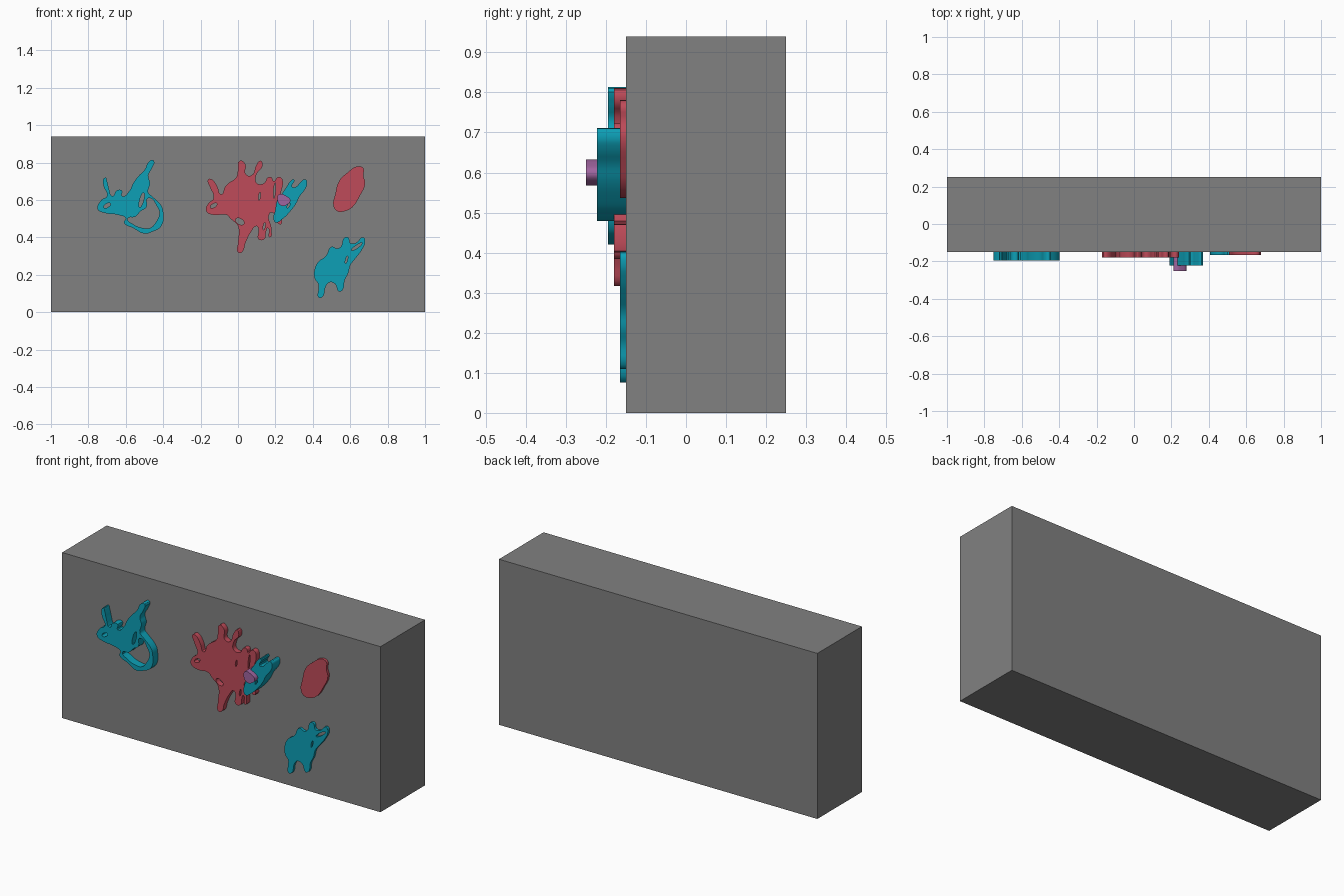
import bpy
import bmesh
from math import cos, sin, radians, pi
from mathutils import Vector

default_cube = bpy.data.objects.get("Cube")
if default_cube:
    bpy.data.objects.remove(default_cube, do_unlink=True)

WALL_FRONT, WALL_BACK, WALL_HEIGHT = -0.15, 0.25, 0.94
EMBED = 0.01  # how far each relief is sunk into the wall


def make_material(name, red, green, blue):
    material = bpy.data.materials.new(name)
    material.use_nodes = True
    material.diffuse_color = (red, green, blue, 1)
    shader = material.node_tree.nodes["Principled BSDF"]
    shader.inputs["Base Color"].default_value = material.diffuse_color
    return material


grey = make_material("wall grey", 0.22, 0.22, 0.22)
teal = make_material("teal", 0.004, 0.35, 0.47)
crimson = make_material("crimson", 0.52, 0.07, 0.1)
purple = make_material("purple", 0.35, 0.13, 0.35)


def slot(x, z, length, width, angle):
    """Slim oval opening; sizes in hundredths, angle in degrees."""
    turn = radians(angle)
    points = []
    for step in range(8):
        along = length / 2 * cos(step * pi / 4)
        across = width / 2 * sin(step * pi / 4)
        points.append((x + along * cos(turn) - across * sin(turn),
                       z + along * sin(turn) + across * cos(turn)))
    return points


def add_loop(curve, points):
    """Add one smooth closed outline to a flat curve."""
    spline = curve.splines.new("BEZIER")
    spline.bezier_points.add(len(points) - 1)
    spline.use_cyclic_u = True
    for knot, (x, z) in zip(spline.bezier_points, points):
        knot.co = Vector((x, z, 0)) / 100
        knot.handle_left_type = knot.handle_right_type = "AUTO"


def make_relief(name, material, front, outline, openings=()):
    """Extrude an outline with openings from the wall out to y = front."""
    curve = bpy.data.curves.new(name + "_outline", "CURVE")
    curve.dimensions = "2D"
    curve.fill_mode = "BOTH"
    curve.resolution_u = 4
    curve.extrude = (WALL_FRONT + EMBED - front) / 2
    for points in (outline, *openings):
        add_loop(curve, points)

    # Turn the filled curve into a clean mesh
    helper = bpy.data.objects.new(name + "_helper", curve)
    bpy.context.collection.objects.link(helper)
    bpy.context.view_layer.update()
    graph = bpy.context.evaluated_depsgraph_get()
    mesh = bpy.data.meshes.new_from_object(helper.evaluated_get(graph))
    bpy.data.objects.remove(helper, do_unlink=True)
    bm = bmesh.new()
    bm.from_mesh(mesh)
    bmesh.ops.remove_doubles(bm, verts=bm.verts, dist=0.0001)
    bmesh.ops.recalc_face_normals(bm, faces=bm.faces)
    bm.to_mesh(mesh)
    bm.free()

    relief = bpy.data.objects.new(name, mesh)
    bpy.context.collection.objects.link(relief)
    mesh.materials.clear()
    mesh.materials.append(material)
    relief.rotation_euler.x = pi / 2
    relief.location.y = (WALL_FRONT + EMBED + front) / 2
    bpy.ops.object.select_all(action="DESELECT")
    relief.select_set(True)
    bpy.context.view_layer.objects.active = relief
    bpy.ops.object.shade_smooth_by_angle(angle=radians(30))
    return relief


# Wall block
bpy.ops.mesh.primitive_cube_add(
    size=1, location=(0, (WALL_FRONT + WALL_BACK) / 2, WALL_HEIGHT / 2))
wall = bpy.context.object
wall.name = "wall_block"
wall.scale = (2, WALL_BACK - WALL_FRONT, WALL_HEIGHT)
wall.data.materials.append(grey)

# Teal splash with a hanging loop
splash_outline = [
    (-71, 72), (-70, 70), (-69, 66), (-67, 62), (-65, 65), (-62, 65),
    (-62, 62), (-58, 65), (-56, 69), (-53, 73), (-50, 76), (-47, 81),
    (-45, 81), (-46, 77), (-48, 73), (-47, 69), (-48, 64), (-46, 62),
    (-41, 57), (-40, 54), (-41, 46), (-46, 43), (-50, 42), (-56, 45),
    (-61, 48), (-60, 50), (-64, 52), (-71, 53), (-75, 55), (-73, 60),
    (-70, 62), (-72, 68)]
loop_opening = [
    (-48, 61), (-43, 56), (-42, 53), (-44, 48), (-47, 45), (-51, 45),
    (-56, 47), (-59, 50), (-55, 51), (-52, 54), (-49, 56)]
make_relief("loop_splash", teal, -0.195, splash_outline,
            [loop_opening, slot(-51.5, 60, 8, 2, 75), slot(-70, 57, 4, 2, 30)])

# Large crimson splash
star_outline = [
    (1, 81), (4, 79), (4, 74), (7, 73), (10, 79), (12, 81), (13, 78),
    (10, 74), (10, 69), (14, 69), (16, 72), (18, 72), (19, 70), (21, 72),
    (23, 72), (24, 69), (23, 63), (25, 59), (23, 52), (23, 47), (21, 48),
    (19, 53), (17, 53), (18, 44), (17, 40), (16, 45), (15, 43), (14, 39),
    (11, 39), (11, 44), (10, 46), (7, 43), (4, 37), (2, 32), (0, 32),
    (0, 37), (0, 46), (-4, 50), (-6, 52), (-13, 52), (-17, 54),
    (-16, 58), (-13, 61), (-15, 67), (-16, 71), (-14, 71), (-11, 67),
    (-9, 63), (-7, 67), (-5, 69), (-1, 72), (0, 76)]
make_relief("star_splash", crimson, -0.18, star_outline,
            [slot(1, 48.5, 5, 3, -30), slot(-13, 57, 4, 2, 30),
             slot(11.5, 62, 4, 1, 80), slot(14, 46, 4, 1, 80),
             slot(19.5, 65, 8, 1, 85)])

# Teal leaf overlapping the large splash
leaf_outline = [
    (36, 71), (37, 69), (36, 66), (33, 62), (31, 58), (28, 54), (24, 50),
    (20, 48), (19, 50), (20, 55), (21, 60), (24, 64), (26, 67), (28, 70),
    (30, 71), (29, 67), (31, 67), (33, 69)]
make_relief("leaf_splash", teal, -0.222, leaf_outline,
            [slot(27, 57, 3, 1, 60)])

# Small purple dot on the leaf
dot_outline = [(21, 61), (22, 63), (26, 62), (28, 60), (27, 58), (23, 57)]
make_relief("purple_dot", purple, -0.25, dot_outline)

# Plain crimson drop
drop_outline = [
    (64, 78), (67, 77), (67, 73), (68, 69), (65, 62), (61, 56), (57, 54),
    (53, 54), (51, 57), (52, 63), (54, 70), (59, 75)]
make_relief("crimson_drop", crimson, -0.165, drop_outline)

# Lower teal splash
low_outline = [
    (59, 40), (60, 37), (63, 37), (67, 40), (68, 38), (66, 33), (63, 29),
    (60, 25), (59, 21), (57, 17), (56, 12), (54, 11), (52, 15), (49, 16),
    (47, 14), (45, 8), (43, 8), (43, 12), (43, 15), (41, 18), (41, 23),
    (43, 27), (47, 30), (50, 35), (53, 34), (55, 35), (57, 40)]
make_relief("low_splash", teal, -0.165, low_outline,
            [slot(63.5, 35, 7, 1.5, 35), slot(58, 28, 4, 1, 75)])
